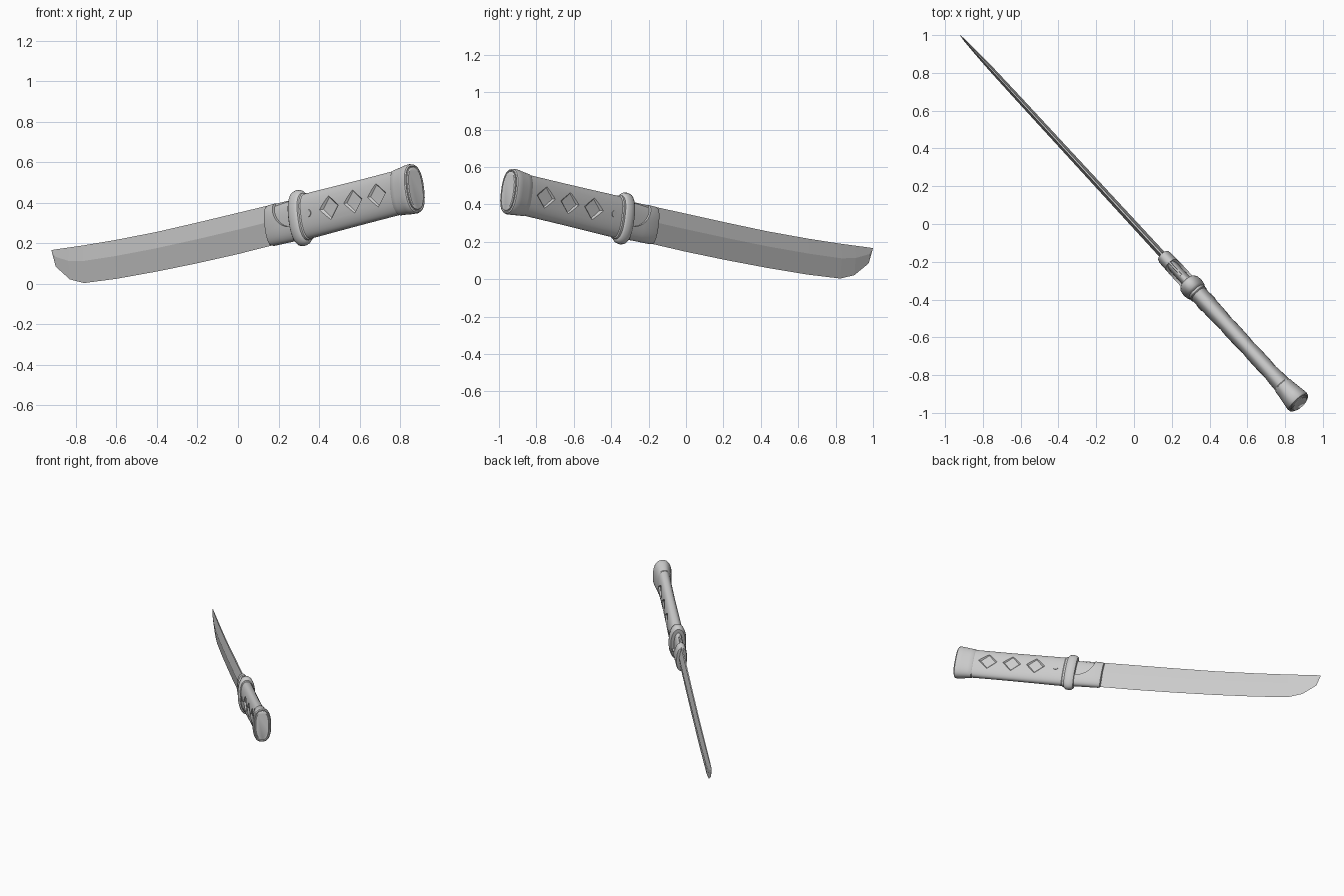
import bpy, bmesh, math
from mathutils import Matrix, Vector

if "Cube" in bpy.data.objects:
    bpy.data.objects.remove(bpy.data.objects["Cube"], do_unlink=True)

steel = bpy.data.materials.new("plain grey")
steel.use_nodes = True
GREY = (0.6, 0.6, 0.6, 1)
steel.diffuse_color = GREY
steel.node_tree.nodes["Principled BSDF"].inputs["Base Color"].default_value = GREY

# The sword lies in an upright diagonal plane; the grip is tilted within it
STRETCH = 1.4755
PLANE = Matrix.Rotation(math.atan2(-1.085, 1), 4, "Z")
GRIP = PLANE @ Matrix.Translation((0.457, 0, 0.325)) @ Matrix.Rotation(math.radians(-10), 4, "Y")


def finish(name, bm, matrix, smooth=True):
    bmesh.ops.recalc_face_normals(bm, faces=bm.faces)
    mesh = bpy.data.meshes.new(name)
    bm.to_mesh(mesh)
    bm.free()
    mesh.materials.append(steel)
    obj = bpy.data.objects.new(name, mesh)
    bpy.context.collection.objects.link(obj)
    mesh.transform(matrix)
    if smooth:
        shade(obj)
    return obj


def shade(obj):
    bpy.ops.object.select_all(action="DESELECT")
    obj.select_set(True)
    bpy.context.view_layer.objects.active = obj
    bpy.ops.object.shade_smooth_by_angle(angle=math.radians(35))


def skin(rings):
    """Bridge equal rings of points and cap both ends."""
    bm = bmesh.new()
    loops = [[bm.verts.new(p) for p in ring] for ring in rings]
    n = len(loops[0])
    for a, b in zip(loops, loops[1:]):
        for i in range(n):
            j = (i + 1) % n
            bm.faces.new((a[i], a[j], b[j], b[i]))
    bm.faces.new(loops[0])
    bm.faces.new(loops[-1][::-1])
    return bm


def oval(s, tall, wide, power, count=40):
    ring = []
    for i in range(count):
        a = 2 * math.pi * i / count
        c, d = math.cos(a), math.sin(a)
        ring.append((s, math.copysign(abs(c) ** (2 / power), c) * wide,
                     math.copysign(abs(d) ** (2 / power), d) * tall))
    return ring


def loft(name, sections, power=2.4):
    return finish(name, skin([oval(*sec, power) for sec in sections]), GRIP)


def carve(obj, cutters):
    for cutter in cutters:
        mod = obj.modifiers.new("cut", "BOOLEAN")
        mod.object = cutter
        mod.operation = "DIFFERENCE"
        mod.solver = "EXACT"
    graph = bpy.context.evaluated_depsgraph_get()
    result = bpy.data.meshes.new_from_object(obj.evaluated_get(graph))
    obj.modifiers.clear()
    obj.data = result
    for cutter in cutters:
        bpy.data.objects.remove(cutter, do_unlink=True)
    shade(obj)


# Blade: diamond sections along x, spine height, edge height, half thickness
stations = [(-0.92, 0.167, 0.160, 0.001), (-0.90, 0.170, 0.085, 0.005),
            (-0.83, 0.180, 0.022, 0.010), (-0.76, 0.190, 0.004, 0.013),
            (-0.60, 0.217, 0.025, 0.015), (-0.40, 0.256, 0.061, 0.016),
            (-0.20, 0.302, 0.102, 0.017), (0.0, 0.350, 0.147, 0.018),
            (0.25, 0.410, 0.210, 0.019)]
rings = []
for x, top, low, half in stations:
    u, ridge = x * STRETCH, low + 0.58 * (top - low)
    rings.append([(u, 0.25 * half, top), (u, half, ridge), (u, 0, low),
                  (u, -half, ridge), (u, -0.25 * half, top)])
finish("blade", skin(rings), PLANE, smooth=False)

# Blade collar: inner core with an outer sleeve cut by a curved recess
loft("collar_core", [(-0.215, 0.088, 0.026), (0.0, 0.098, 0.030)])
sleeve = loft("collar_sleeve", [(-0.232, 0.090, 0.026), (-0.228, 0.098, 0.036),
                                (-0.215, 0.102, 0.040), (-0.12, 0.104, 0.042),
                                (0.0, 0.108, 0.044)])
recess = []
for side in (-0.1, 0.1):
    recess.append([(-0.035 + 0.13 * math.cos(a), side, 0.10 + 0.135 * math.sin(a))
                   for a in (2 * math.pi * i / 40 for i in range(40))])
carve(sleeve, [finish("recess_cutter", skin(recess), GRIP)])

# Guard: rounded oval ring with a small step on the grip side
loft("guard", [(-0.036, 0.112, 0.046), (-0.034, 0.126, 0.052), (-0.022, 0.136, 0.060),
               (0.0, 0.140, 0.063), (0.022, 0.136, 0.060), (0.034, 0.126, 0.054),
               (0.038, 0.112, 0.048)], 2.2)
loft("guard_step", [(0.02, 0.118, 0.052), (0.048, 0.118, 0.052), (0.054, 0.112, 0.047)])

# Grip: waisted oval with three diamond pockets on each side
grip = loft("grip", [(0.0, 0.112, 0.048), (0.12, 0.112, 0.047), (0.25, 0.111, 0.045),
                     (0.45, 0.110, 0.043), (0.62, 0.110, 0.044), (0.76, 0.110, 0.049)])
pockets = []
for side in (-1, 1):
    for s in (0.26, 0.435, 0.61):
        rings = []
        for depth, size in ((0.034, 0.054), (0.046, 0.070), (0.08, 0.070)):
            rings.append([(s + size * a, side * depth, 0.008 + size * 0.95 * b)
                          for a, b in ((1, 0), (0, 1), (-1, 0), (0, -1))])
        pockets.append(finish("pocket_cutter", skin(rings), GRIP))
carve(grip, pockets)

# Round peg through the grip near the guard
bm = bmesh.new()
bmesh.ops.create_cone(bm, cap_ends=True, segments=20, radius1=0.018, radius2=0.018, depth=0.101,
                      matrix=Matrix.Translation((0.11, 0, 0.005)) @ Matrix.Rotation(math.pi / 2, 4, "X"))
finish("grip_peg", bm, GRIP)

# Pommel: flared cap with an inset end plate
loft("pommel", [(0.715, 0.108, 0.046), (0.722, 0.114, 0.052), (0.75, 0.116, 0.055),
                (0.80, 0.122, 0.063), (0.828, 0.124, 0.067), (0.842, 0.120, 0.064),
                (0.846, 0.113, 0.058), (0.841, 0.109, 0.054)])
loft("pommel_plate", [(0.83, 0.106, 0.051), (0.848, 0.106, 0.051), (0.852, 0.100, 0.046)])
